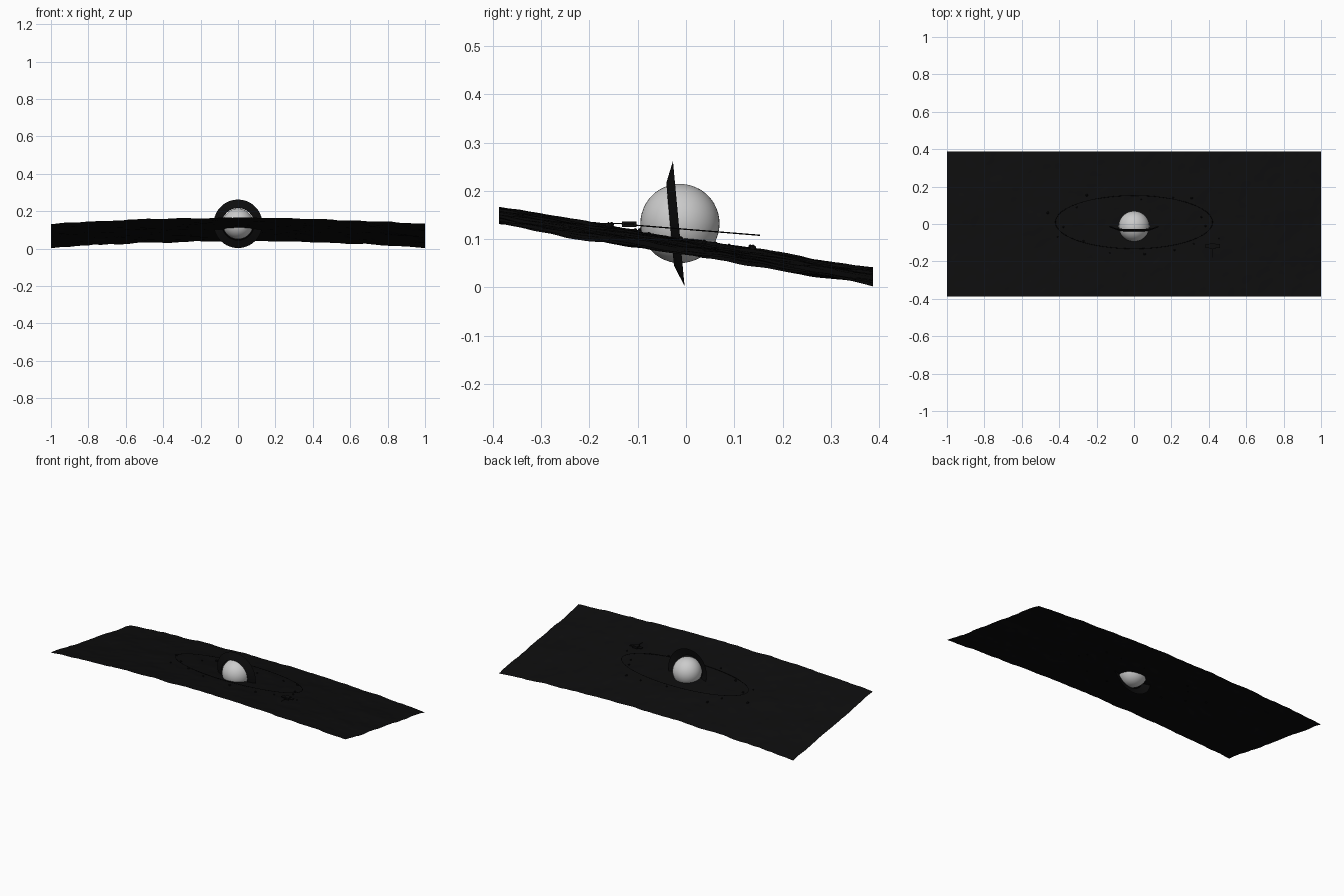
import bpy, bmesh, math, random
from mathutils import Vector, Matrix, noise

if "Cube" in bpy.data.objects:
    bpy.data.objects.remove(bpy.data.objects["Cube"])

random.seed(4)


def material(name, value):
    m = bpy.data.materials.new(name)
    m.diffuse_color = (value, value, value * 1.05, 1)
    m.use_nodes = True
    m.node_tree.nodes["Principled BSDF"].inputs["Base Color"].default_value = m.diffuse_color
    return m


BLACK = material("black", 0.004)


def sheet_z(x, y):
    # sloping, gently crowned surface with ripples
    ripple = 0.006 * noise.noise(Vector((x * 7, y * 7, 0.3)))
    ripple += 0.003 * noise.noise(Vector((x * 22, y * 22, 1.7)))
    return 0.101 - 0.162 * y - 0.033 * x * x + ripple


def finish(bm, name, mat=None, smooth=True):
    me = bpy.data.meshes.new(name)
    bm.to_mesh(me)
    bm.free()
    ob = bpy.data.objects.new(name, me)
    bpy.context.collection.objects.link(ob)
    if mat:
        me.materials.append(mat)
    for p in me.polygons:
        p.use_smooth = smooth
    return ob


# Rippled sheet
bm = bmesh.new()
bmesh.ops.create_grid(bm, x_segments=140, y_segments=56, size=1)
for v in bm.verts:
    v.co.y *= 0.387
    v.co.z = sheet_z(v.co.x, v.co.y)
finish(bm, "rippled_sheet", BLACK)

# Central sphere
bm = bmesh.new()
bmesh.ops.create_uvsphere(bm, u_segments=48, v_segments=24, radius=0.082,
                          matrix=Matrix.Translation((0, -0.0125, 0.1325)))
finish(bm, "central_sphere")

# Upright dished ring around the sphere
bm = bmesh.new()
tilt = Matrix.Translation((0, -0.015, 0.1325)) @ Matrix.Rotation(math.radians(95.3), 4, 'X')
N = 64
rings = []
for r, h in ((0.086, 0.018), (0.130, 0.0)):
    rings.append([bm.verts.new(tilt @ Vector((r * math.cos(2 * math.pi * i / N),
                                              r * math.sin(2 * math.pi * i / N), h)))
                  for i in range(N)])
for i in range(N):
    j = (i + 1) % N
    bm.faces.new((rings[0][i], rings[1][i], rings[1][j], rings[0][j]))
finish(bm, "upright_ring", BLACK)

# Thin elliptical orbit path
cu = bpy.data.curves.new("orbit_path", 'CURVE')
cu.dimensions = '3D'
cu.bevel_depth = 0.0015
cu.bevel_resolution = 1
sp = cu.splines.new('POLY')
sp.points.add(95)
for i, p in enumerate(sp.points):
    a = 2 * math.pi * i / 96
    y = 0.01 + 0.142 * math.sin(a)
    p.co = (0.42 * math.cos(a), y, 0.1205 - 0.081 * y, 1)
sp.use_cyclic_u = True
cu.materials.append(BLACK)
bpy.context.collection.objects.link(bpy.data.objects.new("orbit_path", cu))

# Small spacecraft: body, panels, boom
bm = bmesh.new()
for loc, size in (((0, 0, 0), (0.03, 0.03, 0.012)),
                  ((0.028, 0, 0), (0.022, 0.02, 0.004)),
                  ((-0.028, 0, 0), (0.022, 0.02, 0.004)),
                  ((0, -0.035, 0.002), (0.003, 0.05, 0.002))):
    bmesh.ops.create_cube(bm, size=1, matrix=Matrix.Translation(loc)
                          @ Matrix.Diagonal((*size, 1)))
craft = finish(bm, "spacecraft", BLACK, False)
craft.location = (0.42, -0.118, 0.131)

# Scattered debris resting on the sheet
bm = bmesh.new()
for i in range(16):
    a = 2 * math.pi * i / 16 + random.uniform(-0.15, 0.15)
    k = random.uniform(0.85, 1.25)
    x, y = 0.43 * k * math.cos(a), 0.15 * k * math.sin(a)
    bmesh.ops.create_icosphere(bm, subdivisions=1, radius=random.uniform(0.004, 0.008),
                               matrix=Matrix.Translation((x, y, sheet_z(x, y) + 0.003)))
finish(bm, "debris", BLACK, False)
